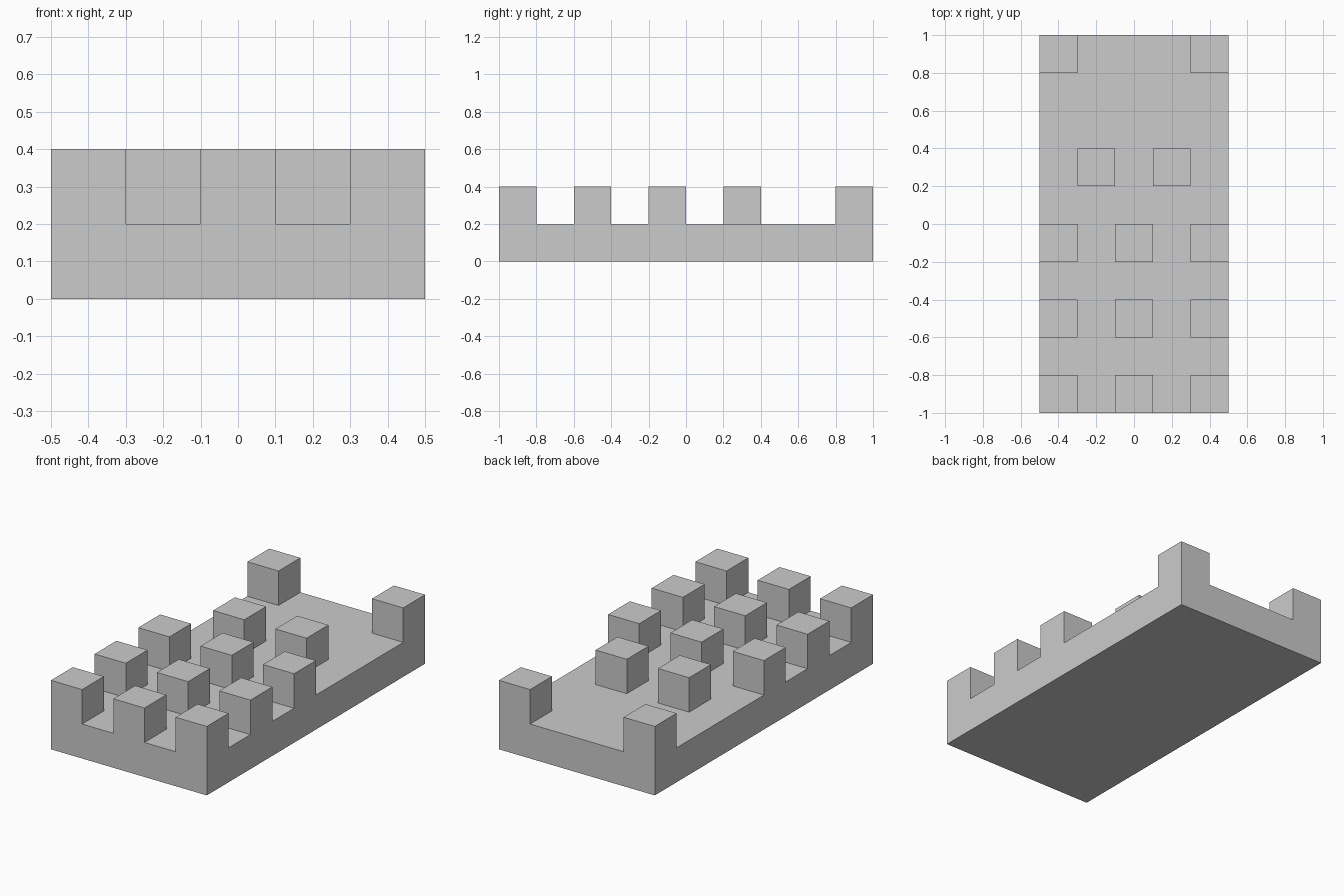
import bpy
import bmesh
from mathutils import Matrix

if "Cube" in bpy.data.objects:
    bpy.data.objects.remove(bpy.data.objects["Cube"])

CELL = 0.2
BASE_HEIGHT = 0.2
STUD_HEIGHT = 0.2

# Stud rows: y centre -> x centres
STUD_ROWS = {
    -0.9: (-0.4, 0.0, 0.4),
    -0.5: (-0.4, 0.0, 0.4),
    -0.1: (-0.4, 0.0, 0.4),
    0.3: (-0.2, 0.2),
    0.9: (-0.4, 0.4),
}


def is_stud(face):
    c = face.calc_center_median()
    return any(abs(c.x - x) < 0.01 and abs(c.y - y) < 0.01
               for y, xs in STUD_ROWS.items() for x in xs)


bm = bmesh.new()

# Top of the plate, divided into square cells
bmesh.ops.create_grid(
    bm, x_segments=round(1 / CELL), y_segments=round(2 / CELL), size=1,
    matrix=Matrix.Translation((0, 0, BASE_HEIGHT)) @ Matrix.Diagonal((0.5, 1, 1, 1)))

# Square studs raised from the chosen cells
studs = [f for f in bm.faces if is_stud(f)]
raised = bmesh.ops.extrude_discrete_faces(bm, faces=studs)["faces"]
bmesh.ops.translate(bm, vec=(0, 0, STUD_HEIGHT),
                    verts=list({v for f in raised for v in f.verts}))

# Plate sides and underside
rim = [e for e in bm.edges if e.is_boundary]
skirt = bmesh.ops.extrude_edge_only(bm, edges=rim)["geom"]
bmesh.ops.translate(bm, vec=(0, 0, -BASE_HEIGHT),
                    verts=[g for g in skirt if isinstance(g, bmesh.types.BMVert)])
bmesh.ops.holes_fill(bm, edges=[e for e in bm.edges if e.is_boundary], sides=0)
bmesh.ops.recalc_face_normals(bm, faces=bm.faces[:])

mesh = bpy.data.meshes.new("studded_plate")
bm.to_mesh(mesh)
bm.free()
plate = bpy.data.objects.new("studded_plate", mesh)
bpy.context.collection.objects.link(plate)
